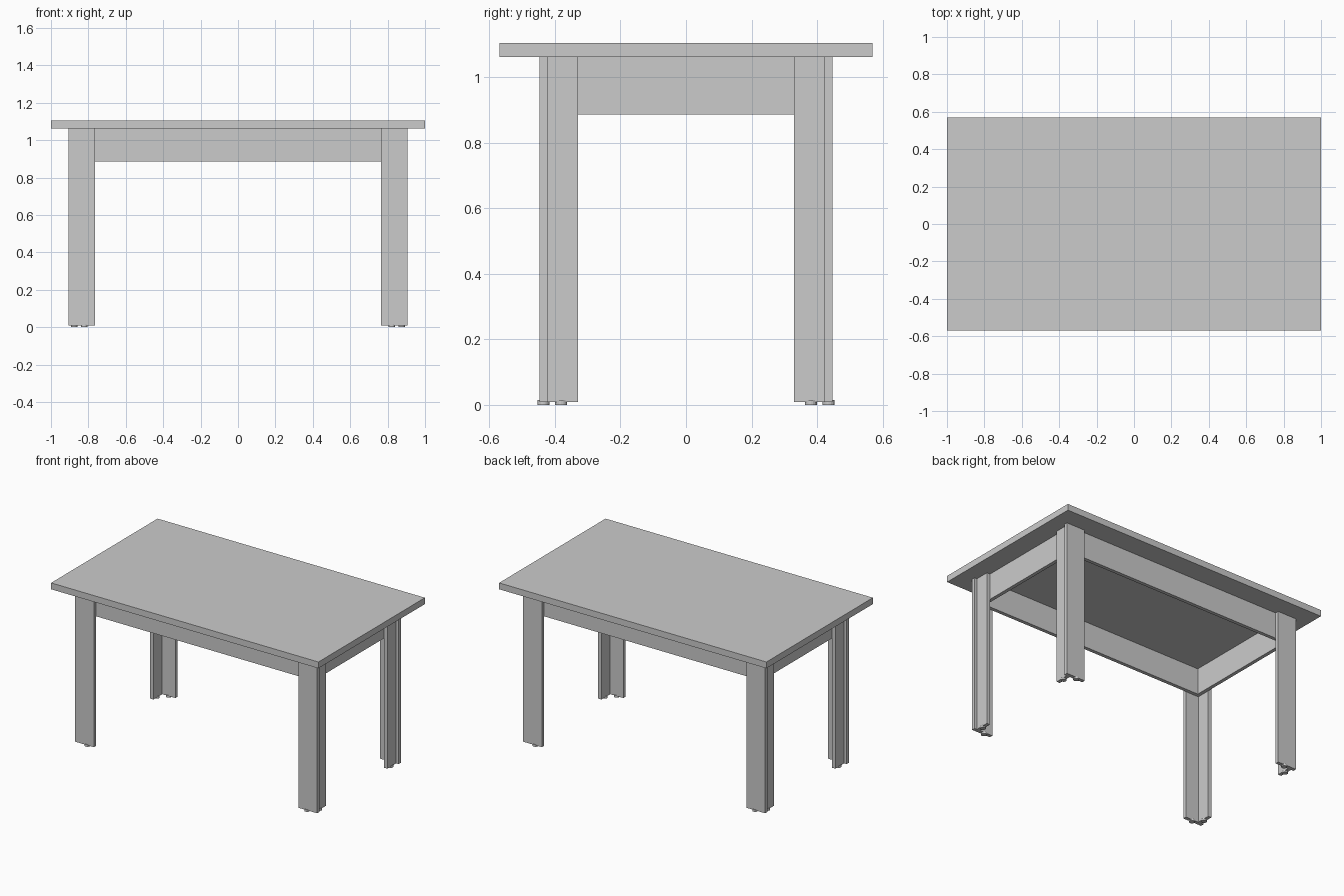
import bpy
import bmesh
from mathutils import Matrix, Vector

if "Cube" in bpy.data.objects:
    bpy.data.objects.remove(bpy.data.objects["Cube"])


def make_object(name, bm):
    mesh = bpy.data.meshes.new(name)
    bm.to_mesh(mesh)
    bm.free()
    obj = bpy.data.objects.new(name, mesh)
    bpy.context.collection.objects.link(obj)
    return obj


def box(name, x, y, z):
    """Box from (min, max) pairs on each axis."""
    bm = bmesh.new()
    size = Vector((x[1] - x[0], y[1] - y[0], z[1] - z[0]))
    mid = Vector((sum(x) / 2, sum(y) / 2, sum(z) / 2))
    bmesh.ops.create_cube(bm, size=1, matrix=Matrix.Translation(mid) @ Matrix.Diagonal(size).to_4x4())
    return make_object(name, bm)


def span(a, b, sign):
    return tuple(sorted((a * sign, b * sign)))


def foot(name, x, y):
    bm = bmesh.new()
    bmesh.ops.create_cone(bm, cap_ends=True, segments=16, radius1=0.018, radius2=0.018,
                          depth=FOOT_H, matrix=Matrix.Translation((x, y, FOOT_H / 2)))
    return make_object(name, bm)


BOARD = 0.024                    # board thickness
LEG_X, LEG_Y = 0.905, 0.447      # outer corner of each leg
SIDE_X = LEG_X - 0.018           # side boards sit slightly inset
IN_X, IN_Y = SIDE_X - BOARD, LEG_Y - BOARD
UNDER, APRON_Z = 1.061, 0.885
LEG_Z, FOOT_H = 0.009, 0.014

# Table top
box("table_top", (-1, 1), (-0.569, 0.569), (UNDER, 1.104))

# Apron frame tucked inside the legs
for s, end in ((-1, "front"), (1, "back")):
    box(end + "_apron", (-IN_X, IN_X), span(IN_Y - BOARD, IN_Y, s), (APRON_Z, UNDER))
for s, end in ((-1, "left"), (1, "right")):
    box(end + "_apron", span(IN_X - BOARD, IN_X, s), (-IN_Y + BOARD, IN_Y - BOARD), (APRON_Z, UNDER))

# L-shaped legs: a wide board, a side board and two small feet each
for sy, end in ((-1, "front"), (1, "back")):
    for sx, side in ((-1, "left"), (1, "right")):
        name = f"{end}_{side}_leg"
        box(name + "_wide_board", span(0.765, LEG_X, sx), span(IN_Y, LEG_Y, sy), (LEG_Z, UNDER))
        box(name + "_side_board", span(IN_X, SIDE_X, sx), span(0.329, IN_Y, sy), (LEG_Z, UNDER))
        foot(name + "_wide_foot", sx * 0.822, sy * (LEG_Y - BOARD / 2))
        foot(name + "_side_foot", sx * (SIDE_X - BOARD / 2), sy * 0.381)
